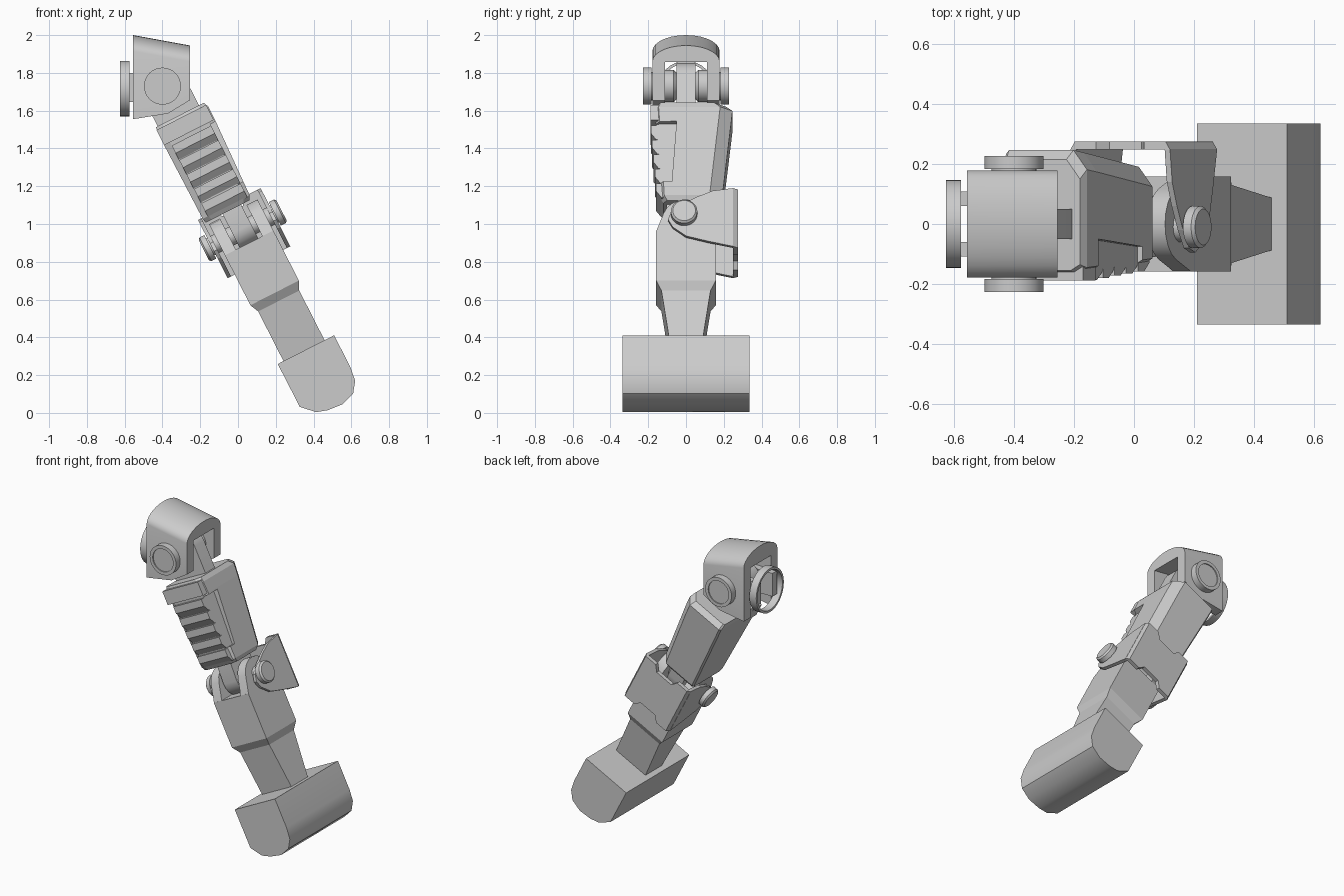
import bpy, bmesh, math
from mathutils import Vector, Matrix

if "Cube" in bpy.data.objects:
    bpy.data.objects.remove(bpy.data.objects["Cube"])

# Limb frame: u across, y depth, w along the tilted limb
TILT = Matrix.Rotation(-math.radians(27), 4, 'Y')
WORLD = Matrix.Identity(4)


def finish(name, bm, frame, smooth=False):
    bmesh.ops.recalc_face_normals(bm, faces=bm.faces[:])
    bm.transform(frame)
    me = bpy.data.meshes.new(name)
    bm.to_mesh(me)
    bm.free()
    ob = bpy.data.objects.new(name, me)
    bpy.context.collection.objects.link(ob)
    if smooth:
        bpy.ops.object.select_all(action='DESELECT')
        ob.select_set(True)
        bpy.context.view_layer.objects.active = ob
        bpy.ops.object.shade_smooth_by_angle(angle=math.radians(30))
    return ob


def loft(name, rings, frame=TILT, smooth=False, closed=False):
    bm = bmesh.new()
    vs = [[bm.verts.new(p) for p in r] for r in rings]
    n = len(vs[0])
    pairs = list(zip(vs, vs[1:])) + ([(vs[-1], vs[0])] if closed else [])
    for a, b in pairs:
        for i in range(n):
            j = (i + 1) % n
            bm.faces.new((a[i], a[j], b[j], b[i]))
    if not closed:
        bm.faces.new(vs[0])
        bm.faces.new(vs[-1])
    return finish(name, bm, frame, smooth)


def box(name, u, y, w, frame=TILT):
    return loft(name, [[(u[0], y[0], h), (u[1], y[0], h), (u[1], y[1], h), (u[0], y[1], h)]
                       for h in w], frame)


def prism(name, pts, axis, a, b, frame=TILT, smooth=False):
    """Extrude a 2D outline along axis 0 (u) or 1 (y)."""
    def put(p, d):
        return (d, p[0], p[1]) if axis == 0 else (p[0], d, p[1])
    return loft(name, [[put(p, d) for p in pts] for d in (a, b)], frame, smooth)


def turned(name, profile, axis, centre, frame=TILT, closed=False, n=32):
    """Revolve (distance, radius) pairs about axis 0 or 1 through centre."""
    rings = []
    for d, r in profile:
        ring = []
        for i in range(n):
            t = 2 * math.pi * i / n
            p, q = centre[0] + r * math.cos(t), centre[1] + r * math.sin(t)
            ring.append((d, p, q) if axis == 0 else (p, d, q))
        rings.append(ring)
    return loft(name, rings, frame, True, closed)


def arc(cx, cy, rx, ry, a, b, n):
    return [(cx + rx * math.cos(math.radians(a + (b - a) * i / n)),
             cy + ry * math.sin(math.radians(a + (b - a) * i / n))) for i in range(n + 1)]


# End block with rounded underside
prism("end_block", [(.305, .135), (.64, .135), (.64, -.055), (.63, -.13), (.59, -.185),
                    (.515, -.211), (.43, -.203), (.37, -.184), (.306, -.12)],
      1, -.335, .335, smooth=True)

# Lower limb: box, chamfer, tapered wrist
loft("lower_limb", [[(a, -y, w), (b, -y, w), (b, y, w), (a, y, w)] for a, b, y, w in (
    (.339, .583, .085, .12), (.339, .583, .13, .43), (.317, .605, .158, .478),
    (.317, .605, .158, .775))])

# Elbow fork
prong = [(-.158, .77)] + [(-y, w) for y, w in arc(0, .84, .125, .12, 20, 160, 8)] + [(.158, .77)]
for side, (a, b) in {"inner": (.317, .382), "outer": (.54, .605)}.items():
    prism("elbow_prong_" + side, prong, 0, a, b, smooth=True)
prism("elbow_tongue", [(-.1, 1.0), (.1, 1.0)] + arc(-.01, .86, .1, .1, 0, -180, 10),
      0, .405, .515, smooth=True)
turned("elbow_pin", [(.23, .06), (.24, .07), (.268, .07), (.268, .05), (.652, .05),
                     (.652, .07), (.682, .07), (.692, .06)], 0, (-.01, .85))

# Elbow guard: two flanges and a notched back plate
flange = [(.25, 1.006), (.14, .99), (.06, .955), (-.02, .91), (-.08, .866), (-.095, .82),
          (-.07, .775), (0, .722), (.12, .69), (.25, .66)]
for side, (a, b) in {"inner": (.275, .295), "outer": (.627, .647)}.items():
    prism("guard_flange_" + side, flange, 0, a, b)
plate = [(.29, .66), (.37, .66), (.4, .70), (.52, .70), (.55, .66), (.632, .66),
         (.632, 1.006), (.55, 1.006), (.52, .965), (.4, .965), (.37, 1.006), (.29, 1.006)]
prism("guard_back_plate", plate, 1, .248, .275)
for side, (a, b) in {"inner": (.275, .292), "outer": (.647, .63)}.items():
    loft("guard_corner_" + side, [[(a, .248, w), (b, .275, w), (b, .248, w)]
                                  for w in (.66, 1.006)])

# Upper limb body
def body_ring(u0, u1, front, back, w):
    return [(u0, front + .015, w), (u0 + .035, front, w), (u1 - .035, front, w),
            (u1, front + .02, w), (u1, back - .065, w), (u1 - .05, back, w),
            (u0 + .01, back, w), (u0, back - .012, w)]


body = loft("upper_limb", [
    body_ring(.305, .565, -.12, .17, .975), body_ring(.3, .578, -.135, .19, 1.0),
    body_ring(.295, .596, -.16, .238, 1.44), body_ring(.295, .596, -.165, .246, 1.515),
    body_ring(.3, .585, -.155, .215, 1.545)])

# Recess on the outer front corner
cutter = loft("recess_cutter", [[(.563, -.3, a), (.7, -.3, a), (.7, y, b), (.563, y, b)]
                                for a, b, y in ((1.08, 1.08, -.075), (1.425, 1.43, -.05))])
cutter.hide_render = True
cutter.hide_viewport = True
mod = body.modifiers.new("recess", 'BOOLEAN')
mod.operation = 'DIFFERENCE'
mod.solver = 'EXACT'
mod.object = cutter

# Collar and stepped slats on the front
box("upper_collar", (.295, .59), (-.188, -.1), (1.44, 1.53))
for i in range(5):
    w = 1.375 - i * .086
    y = -.186 + i * .007
    prism("slat_%d" % (i + 1), [(y, w + .045), (y, w), (y + .028, w - .038), (-.09, w - .038),
                                (-.09, w + .045)], 0, .33, .563)

# Shoulder tongue
prism("shoulder_tongue", [(.31, 1.53), (.555, 1.53)] + arc(.432, 1.723, .123, .12, 0, 180, 16),
      1, -.05, .05, smooth=True)

# Shoulder housing: sheared arch with open underside
rings = []
for x, base in ((-.555, 1.555), (-.37, 1.585), (-.255, 1.655)):
    drop = (x + .555) * .183
    ring = [(x, -.178, base)]
    ring += [(x, -y, z - drop) for y, z in arc(0, 1.915, .178, .085, 0, 180, 14)]
    ring += [(x, .178, base), (x, .11, base), (x, .11, 1.89 - drop * .6),
             (x, -.11, 1.89 - drop * .6), (x, -.11, base)]
    rings.append(ring)
loft("shoulder_housing", rings, WORLD, smooth=True)

# Side caps with inset faces, inner collars and ring tabs
for side, s in {"front": -1, "back": 1}.items():
    turned("side_cap_" + side, [(s * d, r) for d, r in (
        (.17, .075), (.183, .075), (.183, .098), (.227, .098), (.227, .076), (.22, .076))],
        1, (-.4, 1.73), WORLD)
    turned("inner_collar_" + side, [(s * .05, .07), (s * .065, .085), (s * .115, .085)],
           1, (-.4, 1.73), WORLD)
    box("ring_tab_" + side, (-.6, -.4), sorted((s * .06, s * .108)), (1.645, 1.8), WORLD)

# Open mounting ring
turned("mount_ring", [(-.625, .147), (-.575, .147), (-.575, .132), (-.625, .132)],
       0, (0, 1.717), WORLD, closed=True)
